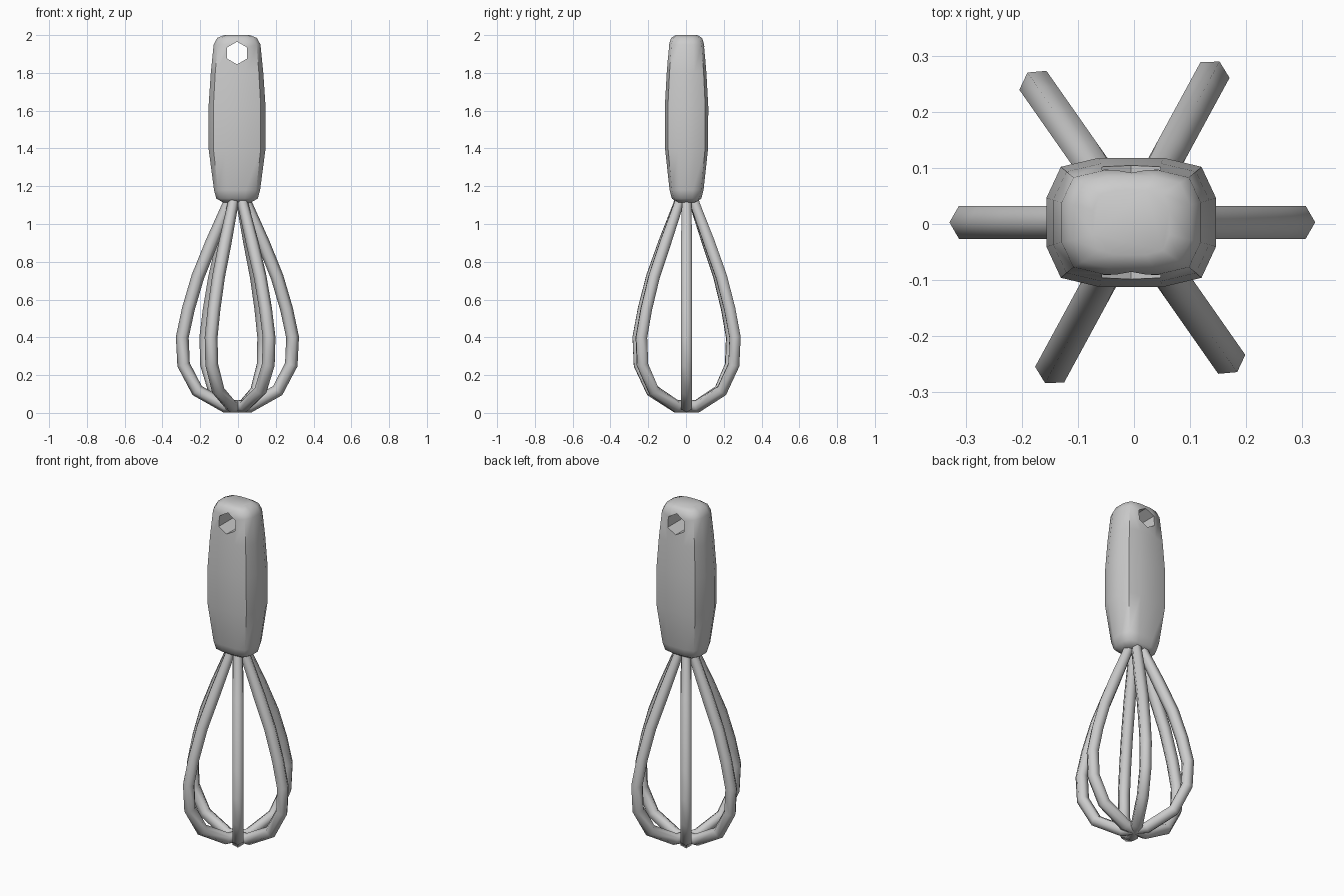
import bpy, bmesh, math
from mathutils import Vector

if "Cube" in bpy.data.objects:
    bpy.data.objects.remove(bpy.data.objects["Cube"])


def skin(name, rings):
    """Bridge equal-sized rings of points into a capped, smooth-shaded body."""
    bm = bmesh.new()
    loops = [[bm.verts.new(p) for p in ring] for ring in rings]
    n = len(loops[0])
    for a, b in zip(loops, loops[1:]):
        for i in range(n):
            j = (i + 1) % n
            bm.faces.new((a[i], a[j], b[j], b[i]))
    bm.faces.new(loops[0])
    bm.faces.new(loops[-1])
    bmesh.ops.recalc_face_normals(bm, faces=bm.faces)
    mesh = bpy.data.meshes.new(name)
    bm.to_mesh(mesh)
    bm.free()
    obj = bpy.data.objects.new(name, mesh)
    bpy.context.collection.objects.link(obj)
    return obj


def smooth(obj, degrees):
    bpy.ops.object.select_all(action='DESELECT')
    obj.select_set(True)
    bpy.context.view_layer.objects.active = obj
    bpy.ops.object.shade_smooth_by_angle(angle=math.radians(degrees))


# Handle: twelve-sided rounded-rectangle section, lofted upwards
quarter = [(1.0, 0.38), (0.83, 0.86), (0.38, 1.0)]
section = (quarter + [(-x, y) for x, y in reversed(quarter)]
           + [(-x, -y) for x, y in quarter]
           + [(x, -y) for x, y in reversed(quarter)])
# height, half width, half depth
levels = [(1.115, 0.075, 0.05), (1.135, 0.11, 0.078), (1.18, 0.122, 0.09),
          (1.40, 0.151, 0.114), (1.62, 0.151, 0.115), (1.80, 0.139, 0.105),
          (1.95, 0.124, 0.093), (1.985, 0.105, 0.082), (2.0, 0.068, 0.058)]
cx, cy = -0.005, 0.003
handle = skin("handle", [[(cx + x * w, cy + y * d, z) for x, y in section]
                         for z, w, d in levels])

# Hexagonal hanging hole through the handle top
hole = [(cx + 0.06 * math.sin(k * math.pi / 3), 1.905 + 0.06 * math.cos(k * math.pi / 3))
        for k in range(6)]
cutter = skin("hole_cutter", [[(x, y, z) for x, z in hole] for y in (-0.3, 0.3)])
cutter.hide_render = True
cutter.hide_set(True)
cut = handle.modifiers.new("hole", 'BOOLEAN')
cut.operation = 'DIFFERENCE'
cut.solver = 'EXACT'
cut.object = cutter
bpy.context.view_layer.objects.active = handle
bpy.ops.object.modifier_apply(modifier="hole")
bpy.data.objects.remove(cutter)
smooth(handle, 50)

# Wire loops: half path (radius, height), mirrored to a full teardrop
half = [(0.033, 1.16), (0.053, 1.10), (0.137, 0.90), (0.21, 0.72), (0.26, 0.55),
        (0.292, 0.40), (0.285, 0.255), (0.213, 0.118), (0.067, 0.036)]
path = [Vector(p) for p in half + [(-r, z) for r, z in reversed(half)]]


def wire_loop(name, degrees, radius=0.034):
    a = math.radians(degrees)
    out = Vector((math.cos(a), math.sin(a), 0))
    side = Vector((-math.sin(a), math.cos(a), 0))
    up = Vector((0, 0, 1))
    rings = []
    for i, p in enumerate(path):
        t_in = (p - path[max(i - 1, 0)]).normalized()
        t_out = (path[min(i + 1, len(path) - 1)] - p).normalized()
        t = (t_in + t_out).normalized()
        normal = out * -t.y + up * t.x
        centre = out * p.x + up * p.y + Vector((-0.003, 0.003, 0))
        r = radius * (0.85 if p.y > 1.05 else 1.0)
        rings.append([centre + normal * r * math.cos(k * math.pi / 3)
                      + side * r * math.sin(k * math.pi / 3) for k in range(6)])
    smooth(skin(name, rings), 70)


for number, angle in enumerate((0, 61.5, 125), 1):
    wire_loop(f"wire_loop_{number}", angle)
